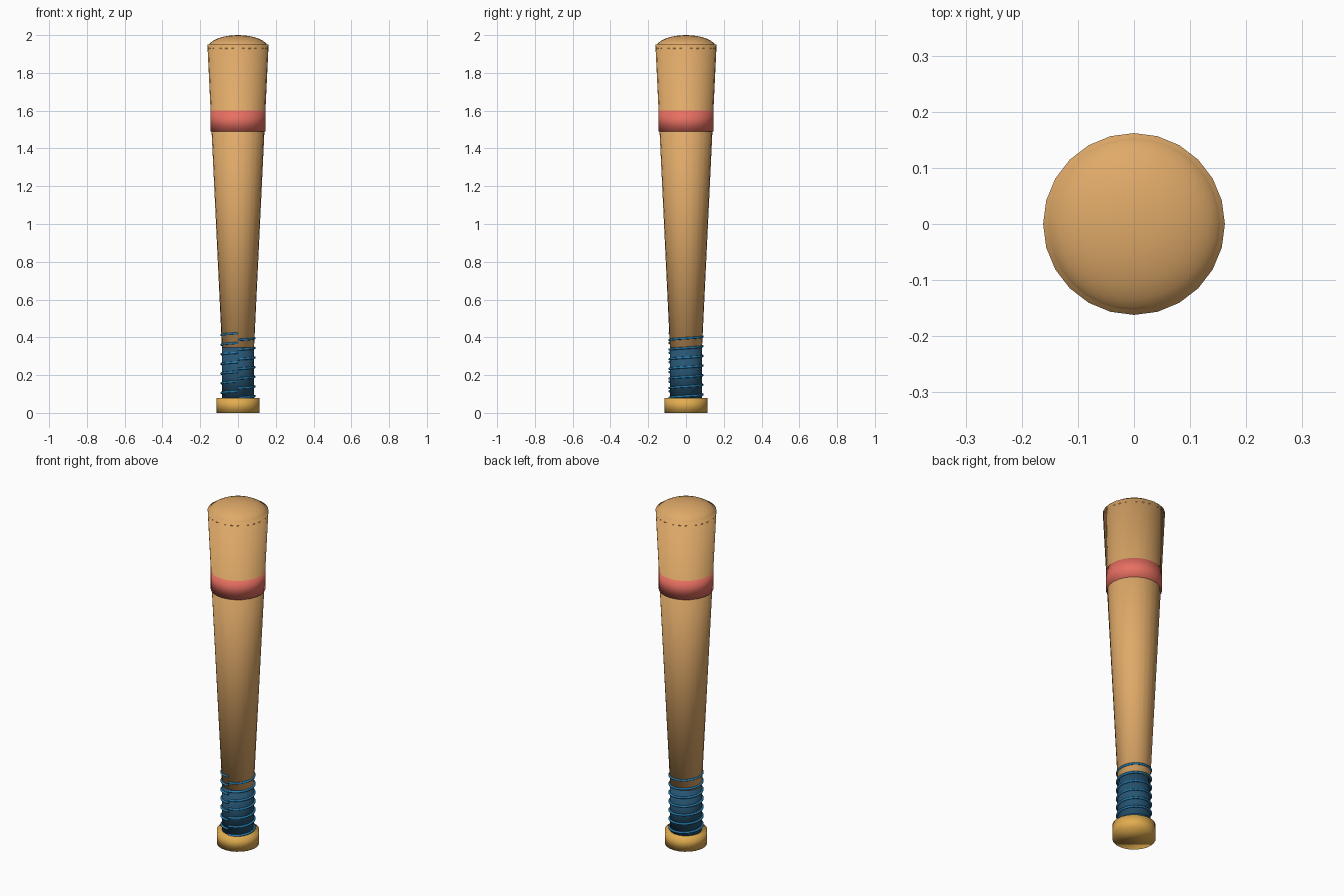
import bpy
from math import sin, cos, tau

if "Cube" in bpy.data.objects:
    bpy.data.objects.remove(bpy.data.objects["Cube"])


def material(name, rgb):
    m = bpy.data.materials.new(name)
    m.diffuse_color = (*rgb, 1)
    m.use_nodes = True
    m.node_tree.nodes["Principled BSDF"].inputs["Base Color"].default_value = m.diffuse_color
    return m


wood = material("wood", (0.74, 0.40, 0.14))
red = material("red_paint", (0.80, 0.16, 0.12))
navy = material("dark_blue_grip", (0.02, 0.09, 0.17))
blue = material("blue_cord", (0.02, 0.21, 0.44))
gold = material("golden_wood", (0.76, 0.42, 0.08))


def finish(name, mat):
    ob = bpy.context.object
    ob.name = name
    ob.data.materials.append(mat)
    bpy.ops.object.shade_smooth()
    return ob


def round_part(name, z0, z1, r0, r1, mat, sides=24):
    bpy.ops.mesh.primitive_cone_add(vertices=sides, radius1=r0, radius2=r1,
                                    depth=z1 - z0, location=(0, 0, (z0 + z1) / 2))
    return finish(name, mat)


# Tapered body, painted band, grip sleeve and knob
round_part("barrel", 0.08, 1.95, 0.0723, 0.162, wood)
round_part("painted_band", 1.49, 1.60, 0.146, 0.146, red)
round_part("grip", 0.08, 0.345, 0.0855, 0.0855, navy, 32)
round_part("knob", 0.0, 0.08, 0.113, 0.113, gold)

# Domed end, a flattened sphere sunk into the barrel
bpy.ops.mesh.primitive_uv_sphere_add(segments=32, ring_count=16, radius=1,
                                     location=(0, 0, 1.93))
dome = finish("end_dome", wood)
dome.scale = (0.1605, 0.1605, 0.07)

# Grip cord: separate rising turns that each start and end at the front
TURNS, PITCH, RISE, STEPS = 7, 0.051, 0.035, 32
for i in range(TURNS):
    curve = bpy.data.curves.new(f"grip_cord_{i + 1}", "CURVE")
    curve.dimensions = "3D"
    curve.bevel_depth = 0.006
    curve.bevel_resolution = 2
    curve.use_fill_caps = True
    spline = curve.splines.new("POLY")
    spline.points.add(STEPS)
    for k, p in enumerate(spline.points):
        t = k / STEPS
        a = tau * (t - 0.25)
        p.co = (0.088 * cos(a), 0.088 * sin(a), 0.08 + i * PITCH + t * RISE, 1)
    spline.use_smooth = True
    curve.materials.append(blue)
    cord = bpy.data.objects.new(curve.name, curve)
    bpy.context.collection.objects.link(cord)
